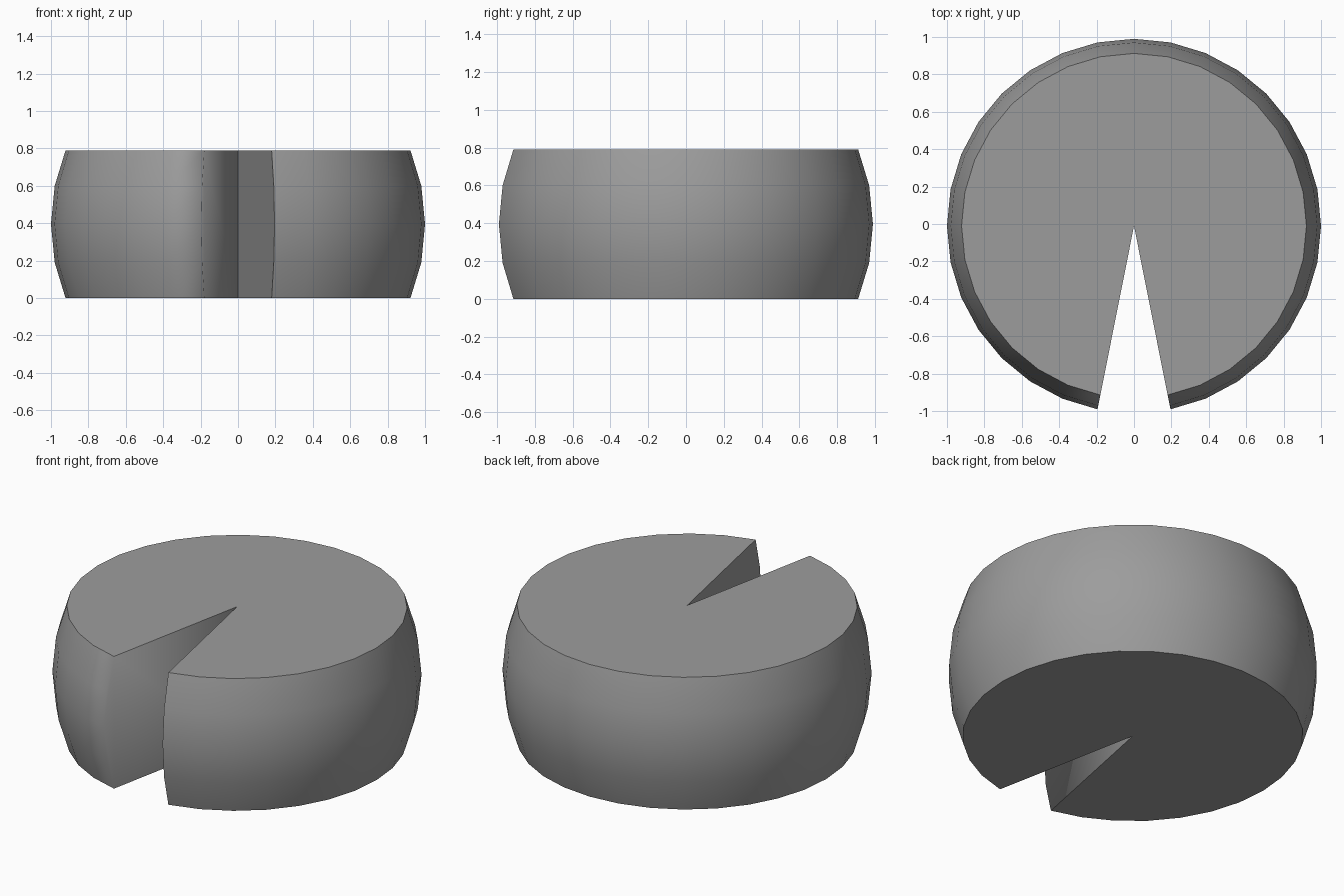
import bpy, bmesh, math

if "Cube" in bpy.data.objects:
    bpy.data.objects.remove(bpy.data.objects["Cube"])

SIDES = 32            # full circle; two segments are left out as the wedge
STEP = 2 * math.pi / SIDES
SHIFT_Y = -0.01
PROFILE = [(0.922, 0.0), (0.98, 0.19), (1.0, 0.395), (0.98, 0.60), (0.922, 0.79)]

bm = bmesh.new()

# Barrel-shaped rind, swept around the axis from one cut to the other
columns = []
for i in range(SIDES - 1):
    a = -math.pi / 2 + STEP * (i + 1)
    columns.append([bm.verts.new((r * math.cos(a), r * math.sin(a) + SHIFT_Y, z))
                    for r, z in PROFILE])
for c0, c1 in zip(columns, columns[1:]):
    for j in range(len(PROFILE) - 1):
        bm.faces.new((c0[j], c1[j], c1[j + 1], c0[j + 1]))

# Flat top and bottom, meeting at the wedge tip
tip_low = bm.verts.new((0, SHIFT_Y, 0))
tip_high = bm.verts.new((0, SHIFT_Y, PROFILE[-1][1]))
bm.faces.new([tip_high] + [c[-1] for c in columns])
bm.faces.new([tip_low] + [c[0] for c in reversed(columns)])

# Two cut walls
bm.faces.new([tip_low] + columns[0] + [tip_high])
bm.faces.new([tip_high] + columns[-1][::-1] + [tip_low])
bmesh.ops.recalc_face_normals(bm, faces=bm.faces)

# Smooth rind, crisp rims; the left cut's outer edge stays soft
for f in bm.faces:
    f.smooth = True
soft_edges = {bm.edges.get(pair) for pair in zip(columns[-1], columns[-1][1:])}
for e in bm.edges:
    e.smooth = e in soft_edges or e.calc_face_angle() < math.radians(40)

mesh = bpy.data.meshes.new("cheese_wheel")
bm.to_mesh(mesh)
bm.free()
obj = bpy.data.objects.new("cheese_wheel", mesh)
bpy.context.collection.objects.link(obj)

# Dark grey
mat = bpy.data.materials.new("dark_grey")
mat.diffuse_color = (0.335, 0.335, 0.335, 1)
mat.use_nodes = True
mat.node_tree.nodes["Principled BSDF"].inputs["Base Color"].default_value = mat.diffuse_color
mesh.materials.append(mat)
